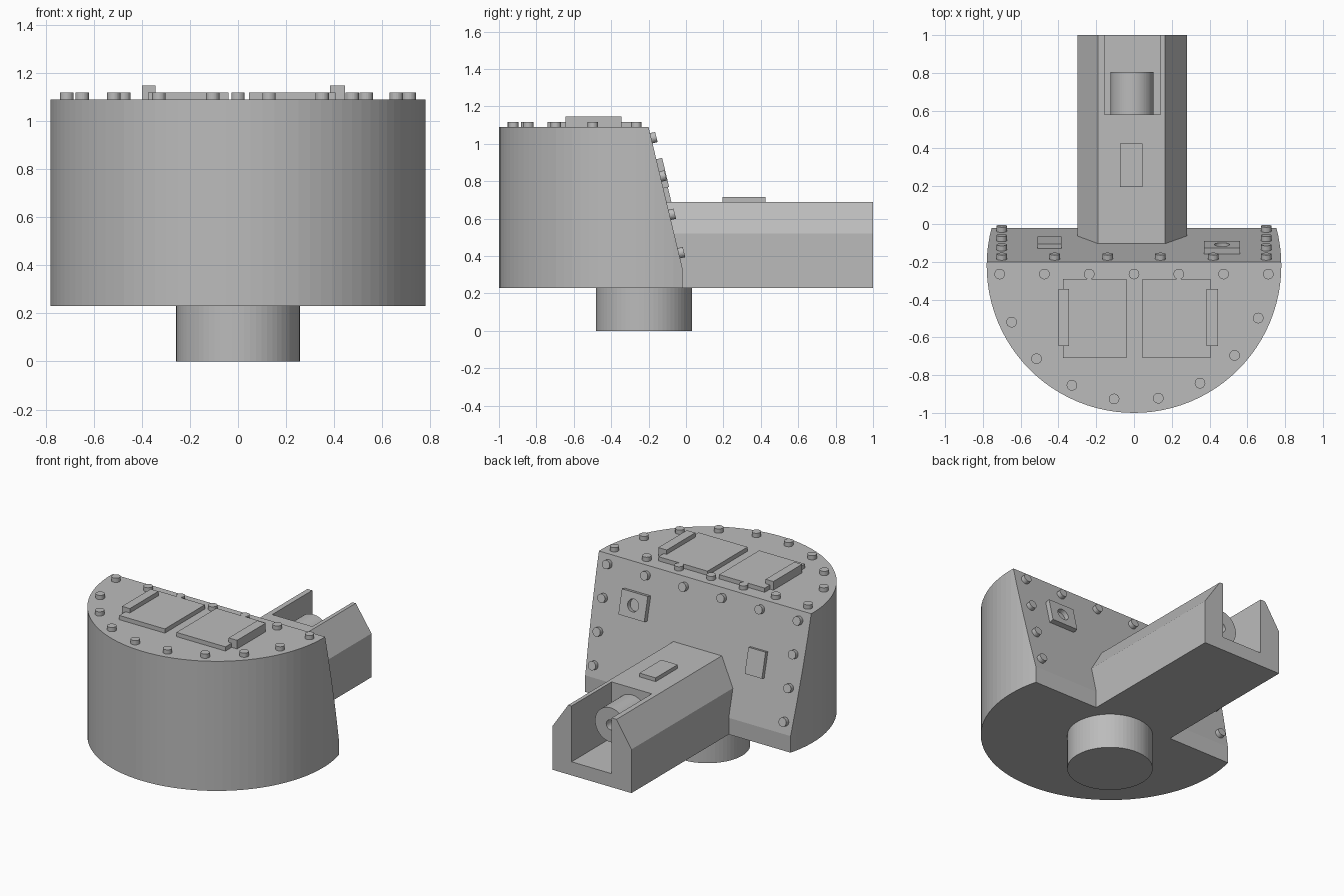
import bpy, bmesh
from math import radians, cos, sin, pi, atan2
from mathutils import Matrix, Vector

if "Cube" in bpy.data.objects:
    bpy.data.objects.remove(bpy.data.objects["Cube"])

GREY = (0.5, 0.5, 0.5, 1)
metal = bpy.data.materials.new("plain_grey")
metal.use_nodes = True
metal.diffuse_color = GREY
metal.node_tree.nodes["Principled BSDF"].inputs["Base Color"].default_value = GREY

FLOOR, ROOF = 0.23, 1.09          # underside and roof of the main body
BODY_Y, BODY_R = -0.22, 0.78
SLOPE_TOP, SLOPE_LOW = Vector((0, -0.2, ROOF)), Vector((0, -0.02, 0.34))
slope = SLOPE_LOW - SLOPE_TOP
slope_normal = Vector((0, -slope.z, slope.y)).normalized()
slope_turn = Matrix.Rotation(-atan2(slope_normal.y, slope_normal.z), 4, 'X')


def finish(name, bm):
    bmesh.ops.recalc_face_normals(bm, faces=bm.faces)
    mesh = bpy.data.meshes.new(name)
    bm.to_mesh(mesh)
    bm.free()
    mesh.materials.append(metal)
    obj = bpy.data.objects.new(name, mesh)
    bpy.context.collection.objects.link(obj)
    return obj


def box(name, x, y, z, matrix=Matrix()):
    """Box from three (low, high) ranges."""
    bm = bmesh.new()
    size = [b - a for a, b in (x, y, z)]
    mid = Vector([(a + b) / 2 for a, b in (x, y, z)])
    bmesh.ops.create_cube(bm, size=1, matrix=matrix @ Matrix.Translation(mid) @ Matrix.Diagonal((*size, 1)))
    return finish(name, bm)


def add_cylinder(bm, radius, low, high, matrix=Matrix(), sides=64):
    """Cylinder along local z."""
    bmesh.ops.create_cone(bm, cap_ends=True, segments=sides, radius1=radius, radius2=radius,
                          depth=high - low, matrix=matrix @ Matrix.Translation((0, 0, (low + high) / 2)))


def cylinder(name, *args, **kwargs):
    bm = bmesh.new()
    add_cylinder(bm, *args, **kwargs)
    return finish(name, bm)


def cut(obj, cutter):
    cutter.hide_render = True
    mod = obj.modifiers.new("cut", 'BOOLEAN')
    mod.operation, mod.solver, mod.object = 'DIFFERENCE', 'EXACT', cutter
    bpy.context.view_layer.objects.active = obj
    bpy.ops.object.modifier_apply(modifier=mod.name)
    bpy.data.objects.remove(cutter)


def on_slope(x, z):
    """Frame on the sloping back: local z points out, local y runs down."""
    y = SLOPE_TOP.y + (z - ROOF) * slope.y / slope.z
    return Matrix.Translation((x, y, z)) @ slope_turn


# Main body: a drum cut by the sloping back and its short upright foot
bm = bmesh.new()
add_cylinder(bm, BODY_R, FLOOR, ROOF, Matrix.Translation((0, BODY_Y, 0)), sides=96)
for point, normal in ((SLOPE_TOP, slope_normal), (SLOPE_LOW, Vector((0, 1, 0)))):
    bmesh.ops.bisect_plane(bm, geom=bm.verts[:] + bm.edges[:] + bm.faces[:],
                           plane_co=point, plane_no=normal, clear_outer=True)
    bmesh.ops.holes_fill(bm, edges=[e for e in bm.edges if e.is_boundary])
finish("body", bm)

# Pedestal
cylinder("pedestal", 0.257, 0, FLOOR, Matrix.Translation((0, -0.225, 0)))

# Rear arm with chamfered shoulders and an open channel at the end
bm = bmesh.new()
profile = [(-0.30, FLOOR), (0.28, FLOOR), (0.28, 0.52), (0.165, 0.69), (-0.19, 0.69), (-0.30, 0.52)]
face = bm.faces.new([bm.verts.new((x, -0.15, z)) for x, z in profile])
end = bmesh.ops.extrude_face_region(bm, geom=[face])["geom"]
bmesh.ops.translate(bm, vec=(0, 1.15, 0), verts=[v for v in end if isinstance(v, bmesh.types.BMVert)])
arm = finish("rear_arm", bm)
cut(arm, box("channel_cutter", (-0.155, 0.14), (0.58, 1.2), (0.32, 0.9)))
box("arm_plate", (-0.075, 0.045), (0.195, 0.425), (0.68, 0.715))

# Bored barrel inside the channel
along_y = Matrix.Translation((-0.01, 0, 0.53)) @ Matrix.Rotation(-pi / 2, 4, 'X')
barrel = cylinder("barrel", 0.114, 0.57, 0.805, along_y)
cut(barrel, cylinder("bore_cutter", 0.032, 0.65, 0.9, along_y, sides=32))

# Roof hatches and their hinge bars
for side, hatch_x, bar_x in (("right", (-0.375, -0.04), (-0.40, -0.343)),
                             ("left", (0.045, 0.405), (0.383, 0.445))):
    box(side + "_hatch", hatch_x, (-0.71, -0.29), (ROOF - 0.01, 1.118))
    box(side + "_hatch_hinge", bar_x, (-0.645, -0.345), (ROOF - 0.01, 1.147))

# Plates on the sloping back, one with a round port
port_frame = on_slope(0.465, 0.84)
port = box("port_plate", (-0.095, 0.095), (-0.08, 0.08), (-0.005, 0.032), port_frame)
cut(port, cylinder("port_cutter", 0.04, 0.002, 0.1, port_frame, sides=32))
box("blank_plate", (-0.063, 0.063), (-0.083, 0.083), (-0.005, 0.025), on_slope(-0.448, 0.713))

# Rivets: roof row, roof arc, top row and side columns of the back
frames = [Matrix.Translation((0.237 * i, -0.265, ROOF)) for i in range(-3, 4)]
for i in range(8):
    a = radians(204.8 + 18.9 * i)
    frames.append(Matrix.Translation((0.714 * cos(a), BODY_Y + 0.714 * sin(a), ROOF)))
frames += [on_slope(-0.7 + 0.28 * i, 1.03) for i in range(6)]
frames += [on_slope(x, 1.03 - 0.205 * i) for x in (-0.7, 0.7) for i in range(1, 4)]
bm = bmesh.new()
for frame in frames:
    add_cylinder(bm, 0.028, -0.005, 0.028, frame, sides=24)
finish("rivets", bm)
